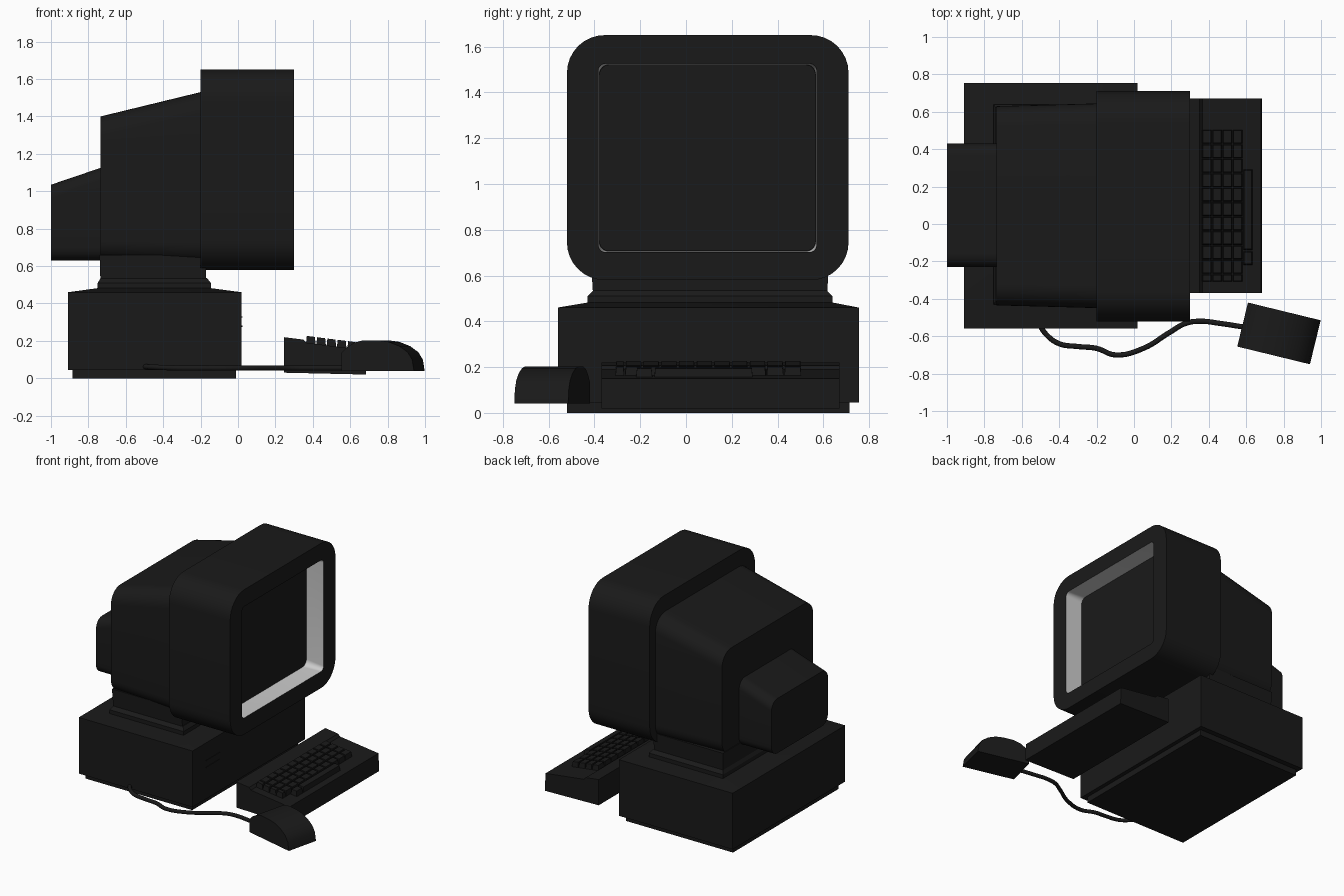
import bpy, bmesh, math
from mathutils import Matrix, Vector

if "Cube" in bpy.data.objects:
    bpy.data.objects.remove(bpy.data.objects["Cube"])


def material(name, v):
    m = bpy.data.materials.new(name)
    m.diffuse_color = (v, v, v, 1)
    m.use_nodes = True
    m.node_tree.nodes["Principled BSDF"].inputs["Base Color"].default_value = m.diffuse_color
    return m


BLACK = material("black_plastic", 0.01)
GREY = material("grey_trim", 0.8)


def loft(name, rings, grey_strips=()):
    """Skin a list of matching point rings and cap both ends."""
    bm = bmesh.new()
    rows = [[bm.verts.new(p) for p in r] for r in rings]
    n = len(rows[0])
    for k in range(len(rows) - 1):
        for i in range(n):
            j = (i + 1) % n
            f = bm.faces.new((rows[k][i], rows[k][j], rows[k + 1][j], rows[k + 1][i]))
            f.material_index = 1 if k in grey_strips else 0
    bm.faces.new(rows[0])
    bm.faces.new(rows[-1])
    bmesh.ops.recalc_face_normals(bm, faces=bm.faces)
    mesh = bpy.data.meshes.new(name)
    bm.to_mesh(mesh)
    bm.free()
    mesh.materials.append(BLACK)
    if grey_strips:
        mesh.materials.append(GREY)
    ob = bpy.data.objects.new(name, mesh)
    bpy.context.collection.objects.link(ob)
    bpy.ops.object.select_all(action='DESELECT')
    ob.select_set(True)
    bpy.context.view_layer.objects.active = ob
    bpy.ops.object.shade_smooth_by_angle(angle=math.radians(30))
    return ob


def rrect(x, y0, y1, z0, z1, r, seg=8):
    """Rounded rectangle standing in the plane at x."""
    pts = []
    corners = ((y1 - r, z1 - r), (y0 + r, z1 - r), (y0 + r, z0 + r), (y1 - r, z0 + r))
    for q, (cy, cz) in enumerate(corners):
        for i in range(seg + 1):
            a = math.pi / 2 * (q + i / seg)
            pts.append((x, cy + r * math.cos(a), cz + r * math.sin(a)))
    return pts


def rect(z, x0, x1, y0, y1):
    return [(x0, y0, z), (x1, y0, z), (x1, y1, z), (x0, y1, z)]


# Computer case on its recessed foot
loft("case_foot", [rect(0, -0.885, -0.01, -0.52, 0.715),
                   rect(0.05, -0.885, -0.01, -0.52, 0.715)])
loft("computer_case", [rect(0.045, -0.91, 0.02, -0.56, 0.755),
                       rect(0.46, -0.91, 0.02, -0.56, 0.755),
                       rect(0.482, -0.75, -0.145, -0.43, 0.64)])
for i, z in enumerate((0.275, 0.325)):
    loft(f"drive_slot_{i}", [rect(z, 0.01, 0.023, -0.40, -0.24),
                             rect(z + 0.006, 0.01, 0.023, -0.40, -0.24)])

# Monitor pedestal
loft("pedestal_flange", [rect(0.47, -0.75, -0.145, -0.43, 0.64),
                         rect(0.51, -0.75, -0.145, -0.43, 0.64),
                         rect(0.535, -0.735, -0.165, -0.405, 0.615)])
loft("pedestal_neck", [rect(0.50, -0.735, -0.17, -0.405, 0.615),
                       rect(0.66, -0.74, -0.17, -0.415, 0.625)])

# Monitor front with screen recess, then the two stepped rear housings
loft("monitor_front", [rrect(-0.20, -0.52, 0.71, 0.58, 1.65, 0.165),
                       rrect(0.30, -0.52, 0.71, 0.58, 1.65, 0.165),
                       rrect(0.30, -0.383, 0.57, 0.702, 1.525, 0.03),
                       rrect(0.155, -0.38, 0.567, 0.705, 1.522, 0.045)], grey_strips=(2,))
loft("screen", [rrect(0.15, -0.379, 0.566, 0.706, 1.521, 0.045),
                rrect(0.163, -0.379, 0.566, 0.706, 1.521, 0.045)])
loft("monitor_rear", [rrect(-0.18, -0.45, 0.645, 0.61, 1.535, 0.12),
                      rrect(-0.735, -0.435, 0.63, 0.63, 1.40, 0.11)])
loft("tube_housing", [rrect(-0.72, -0.23, 0.43, 0.63, 1.13, 0.07),
                      rrect(-1.0, -0.23, 0.43, 0.63, 1.035, 0.07)])

# Keyboard body: wedge profile swept across y
profile = [(0.245, 0.03), (0.245, 0.22), (0.35, 0.207), (0.365, 0.19),
           (0.68, 0.15), (0.685, 0.02)]
loft("keyboard", [[(x, y, z) for x, z in profile] for y in (-0.37, 0.67)])


def deck(x):
    return 0.19 - (x - 0.365) * 0.127


def key(name, x0, x1, y0, y1):
    def ring(inset, lift):
        return [(x, y, deck(x) + lift) for x, y, _ in
                rect(0, x0 + inset, x1 - inset, y0 + inset, y1 - inset)]
    loft(name, [ring(0.001, -0.01), ring(0.006, 0.037)])


# Keys in a regular grid, plus the bottom row
pitch_x, pitch_y = 0.055, 0.0773
for r in range(4):
    for c in range(10):
        x, y = 0.362 + r * pitch_x, -0.31 + 0.042 + c * pitch_y
        key(f"key_{r}_{c}", x, x + pitch_x, y, y + pitch_y)
    key(f"edge_key_{r}", x, x + pitch_x, -0.31, -0.268)
key("space_bar", 0.583, 0.635, -0.14, 0.293)
key("small_key", 0.583, 0.635, -0.22, -0.145)

# Mouse: rounded side profile, turned on the desk
side = [(-0.2, 0.04), (-0.2, 0.135), (-0.17, 0.165), (-0.13, 0.19), (-0.08, 0.203),
        (0.0, 0.203), (0.06, 0.195), (0.12, 0.172), (0.165, 0.14), (0.19, 0.10), (0.2, 0.04)]
mouse = loft("mouse", [[(u, v, z) for u, z in side] for v in (-0.121, 0.121)])
mouse.matrix_world = Matrix.Translation((0.775, -0.585, 0)) @ Matrix.Rotation(math.radians(-13.7), 4, 'Z')

# Mouse cable
path = [(0.60, -0.553), (0.45, -0.53), (0.36, -0.52), (0.28, -0.53), (0.19, -0.58),
        (0.05, -0.665), (-0.10, -0.70), (-0.20, -0.665), (-0.30, -0.655),
        (-0.40, -0.64), (-0.47, -0.59), (-0.51, -0.53)]
cu = bpy.data.curves.new("mouse_cable", 'CURVE')
cu.dimensions = '3D'
cu.bevel_depth = 0.014
cu.bevel_resolution = 2
cu.resolution_u = 6
cu.use_fill_caps = True
sp = cu.splines.new('BEZIER')
sp.bezier_points.add(len(path) - 1)
for i, (bp, (x, y)) in enumerate(zip(sp.bezier_points, path)):
    bp.co = (x, y, 0.055 + 0.008 * max(0, i - 8) / 3)
    bp.handle_left_type = bp.handle_right_type = 'AUTO'
cu.materials.append(BLACK)
bpy.context.collection.objects.link(bpy.data.objects.new("mouse_cable", cu))
